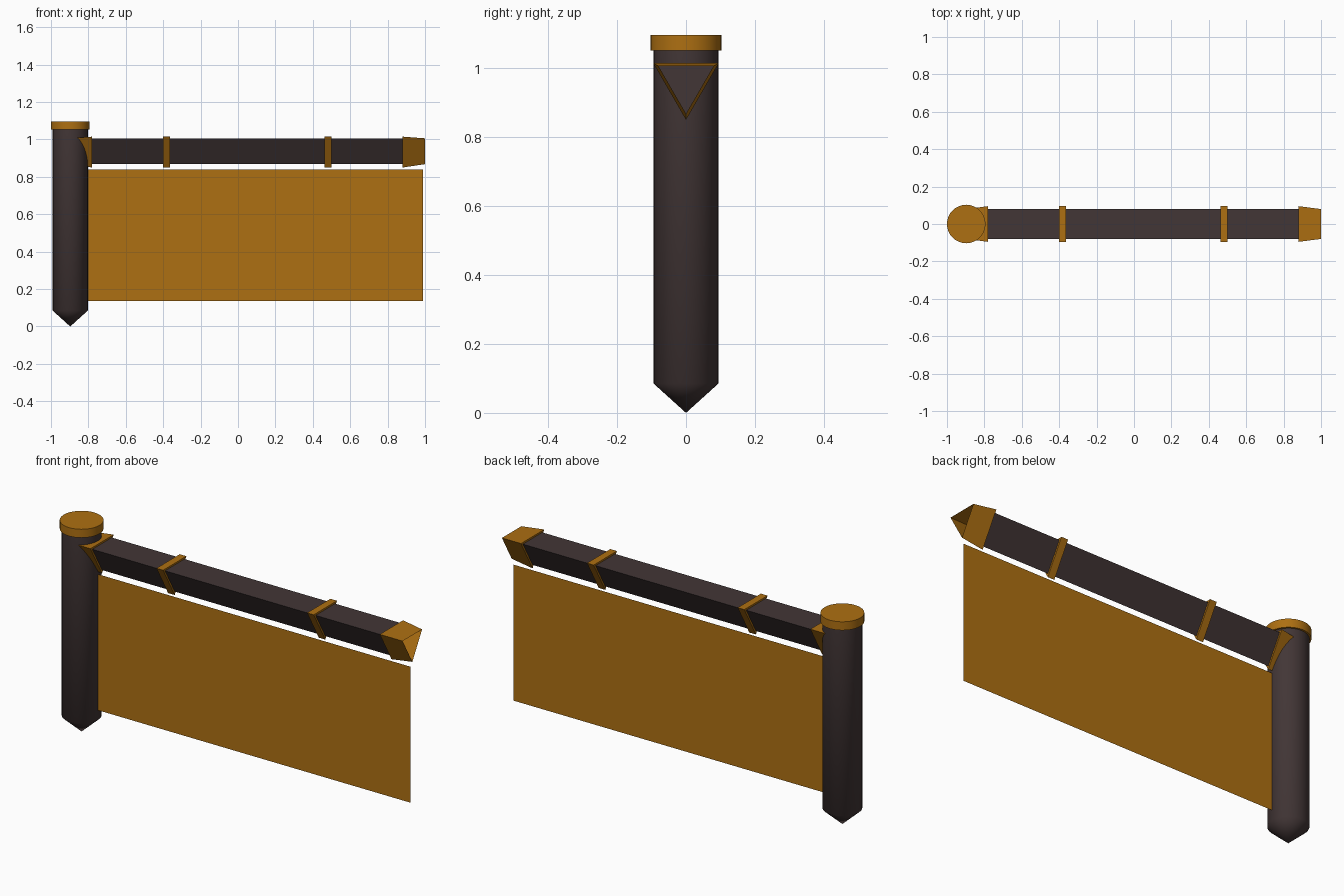
import bpy, bmesh, math

if "Cube" in bpy.data.objects:
    bpy.data.objects.remove(bpy.data.objects["Cube"])

def material(name, rgb):
    m = bpy.data.materials.new(name)
    m.diffuse_color = (*rgb, 1)
    m.use_nodes = True
    m.node_tree.nodes["Principled BSDF"].inputs["Base Color"].default_value = m.diffuse_color
    return m

DARK = material("dark_wood", (0.055, 0.037, 0.037))
GOLD = material("gold", (0.42, 0.16, 0.006))

POST_X, MID_X, BEAM_Z = -0.897, 0.05, 0.96
INNER, OUTER = 0.092, 0.11   # triangle circumradii

def finish(name, bm, mat, smooth=False):
    me = bpy.data.meshes.new(name)
    bm.to_mesh(me)
    bm.free()
    me.materials.append(mat)
    ob = bpy.data.objects.new(name, me)
    bpy.context.collection.objects.link(ob)
    if smooth:
        bpy.ops.object.select_all(action='DESELECT')
        ob.select_set(True)
        bpy.context.view_layer.objects.active = ob
        bpy.ops.object.shade_smooth_by_angle(angle=math.radians(50))
    return ob

def lathe(name, profile, mat, segs=32):
    """Revolve (radius, z) points about the post axis."""
    bm = bmesh.new()
    vs = [bm.verts.new((POST_X + r, 0, z)) for r, z in profile]
    edges = [bm.edges.new(p) for p in zip(vs, vs[1:])]
    bmesh.ops.spin(bm, geom=vs + edges, cent=(POST_X, 0, 0), axis=(0, 0, 1),
                   angle=math.tau, steps=segs, use_duplicate=False)
    bmesh.ops.remove_doubles(bm, verts=bm.verts, dist=1e-4)
    bmesh.ops.recalc_face_normals(bm, faces=bm.faces)
    return finish(name, bm, mat, True)

def tri_loft(name, rings, mat, caps=False):
    """Loft point-down triangles given as (x, circumradius)."""
    bm = bmesh.new()
    loops = []
    for x, r in rings:
        angs = [math.radians(a) for a in (-90, 30, 150)]
        loops.append([bm.verts.new((x, r * math.cos(a), BEAM_Z + r * math.sin(a)))
                      for a in angs])
    for a, b in zip(loops, loops[1:]):
        for i in range(3):
            j = (i + 1) % 3
            bm.faces.new((a[i], a[j], b[j], b[i]))
    if caps:
        bm.faces.new(loops[0])
        bm.faces.new(loops[-1])
    bmesh.ops.recalc_face_normals(bm, faces=bm.faces)
    return finish(name, bm, mat)

# Pointed post and its round cap
lathe("post", [(0, 0), (0.094, 0.085), (0.094, 1.055), (0, 1.055)], DARK)
lathe("post_cap", [(0, 1.052), (0.103, 1.052), (0.103, 1.096), (0, 1.096)], GOLD)

# Triangular beam
tri_loft("beam", [(MID_X - 0.83, INNER), (MID_X + 0.83, INNER)], DARK, caps=True)

# Mirrored open end sleeves and bands
for side, s in (("left", -1), ("right", 1)):
    tri_loft(side + "_end_sleeve",
             [(MID_X + s * 0.83, INNER), (MID_X + s * 0.83, OUTER),
              (MID_X + s * 0.95, INNER)], GOLD)
    tri_loft(side + "_band",
             [(MID_X + s * 0.413, INNER), (MID_X + s * 0.413, OUTER),
              (MID_X + s * 0.451, OUTER), (MID_X + s * 0.451, INNER)], GOLD)

# Flat hanging cloth
bm = bmesh.new()
bm.faces.new([bm.verts.new((x, 0, z)) for x, z in
              ((-0.89, 0.135), (0.99, 0.135), (0.99, 0.84), (-0.89, 0.84))])
finish("banner", bm, GOLD)
